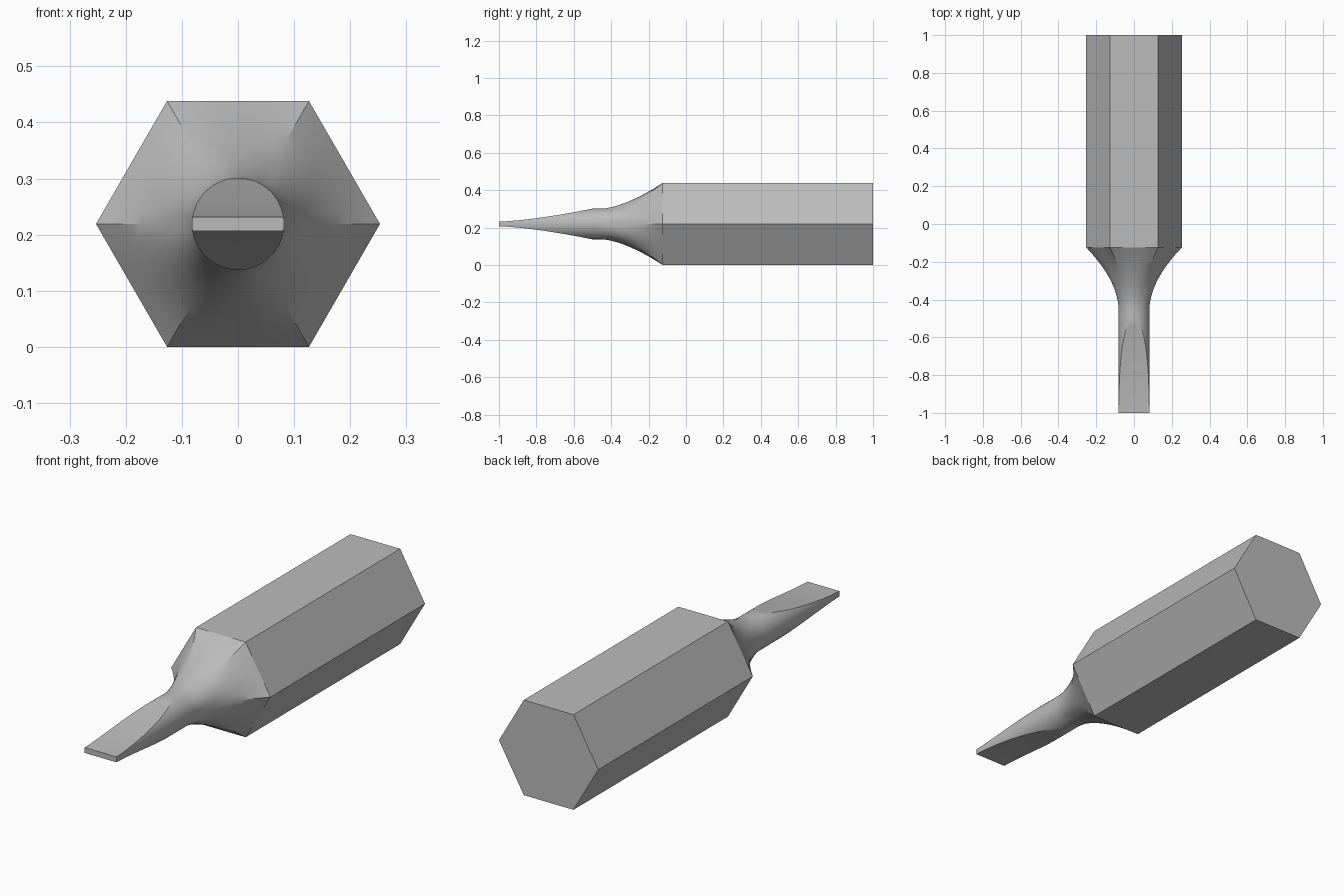
import bpy, bmesh, math
from mathutils import Matrix

if "Cube" in bpy.data.objects:
    bpy.data.objects.remove(bpy.data.objects["Cube"], do_unlink=True)

CORNER = 0.253                                  # hexagon corner radius
APOTHEM = CORNER * math.cos(math.pi / 6)
NECK = 0.082                                    # round neck radius
TIP, CUT, NECK_END, SHOULDER, BACK = -1.0, -0.5, -0.45, -0.125, 1.0
STEPS = 24                                      # segments per half ring

steel = bpy.data.materials.new("grey steel")
steel.use_nodes = True
colour = (0.5, 0.5, 0.5, 1)
steel.diffuse_color = colour
steel.node_tree.nodes["Principled BSDF"].inputs["Base Color"].default_value = colour


def finish(name, bm, smooth):
    bmesh.ops.recalc_face_normals(bm, faces=bm.faces)
    mesh = bpy.data.meshes.new(name)
    bm.to_mesh(mesh)
    bm.free()
    mesh.materials.append(steel)
    obj = bpy.data.objects.new(name, mesh)
    bpy.context.collection.objects.link(obj)
    if smooth:
        bpy.ops.object.select_all(action="DESELECT")
        obj.select_set(True)
        bpy.context.view_layer.objects.active = obj
        bpy.ops.object.shade_smooth_by_angle(angle=math.radians(25))
    return obj


def radius(angle, y):
    """Round neck flaring into the hexagon; corners curve in faster than flats."""
    if y <= NECK_END:
        return NECK
    off = (angle + math.pi / 6) % (math.pi / 3) - math.pi / 6
    hexagon = APOTHEM / math.cos(math.pi / 6 - abs(off))
    t = (y - NECK_END) / (SHOULDER - NECK_END)
    corner = (hexagon - APOTHEM) / (CORNER - APOTHEM)
    return NECK + (hexagon - NECK) * t ** (1.55 + 0.3 * corner)


def ring(bm, y):
    """Two side arcs, joined by flats where the blade is ground down."""
    half = math.pi / 2
    if y < CUT:
        s = (y - TIP) / (CUT - TIP)
        half = math.asin(min(1, (0.0125 + (NECK - 0.0125) * s ** 1.45) / NECK))
    verts = []
    for side in (0, math.pi):
        for i in range(STEPS + 1):
            a = side + half * (2 * i / STEPS - 1)
            r = radius(a, y)
            verts.append(bm.verts.new((r * math.cos(a), y, APOTHEM + r * math.sin(a))))
    return verts


# Flat blade, round neck and flared shoulder
bm = bmesh.new()
stations = [TIP + (CUT - TIP) * (1 - (1 - i / 18) ** 1.5) for i in range(19)]
stations += [NECK_END + (SHOULDER - NECK_END) * i / 14 for i in range(15)]
rings = [ring(bm, y) for y in stations]
for a, b in zip(rings, rings[1:]):
    for i in range(len(a)):
        j = (i + 1) % len(a)
        bm.faces.new((a[i], a[j], b[j], b[i]))
bm.faces.new(rings[0])
bm.faces.new(rings[-1])
bmesh.ops.remove_doubles(bm, verts=bm.verts, dist=0.00005)
finish("blade_and_neck", bm, True)

# Hexagonal shank
bm = bmesh.new()
bmesh.ops.create_cone(bm, cap_ends=True, segments=6, radius1=CORNER, radius2=CORNER,
                      depth=BACK - SHOULDER)
# Put a corner on the x axis before laying the prism along y
first = max(bm.verts, key=lambda v: v.co.x).co
turn = Matrix.Rotation(-math.atan2(first.y, first.x), 4, "Z")
lay = Matrix.Rotation(math.pi / 2, 4, "X")
move = Matrix.Translation((0, (BACK + SHOULDER) / 2, APOTHEM))
bmesh.ops.transform(bm, matrix=move @ lay @ turn, verts=bm.verts)
finish("hex_shank", bm, False)
